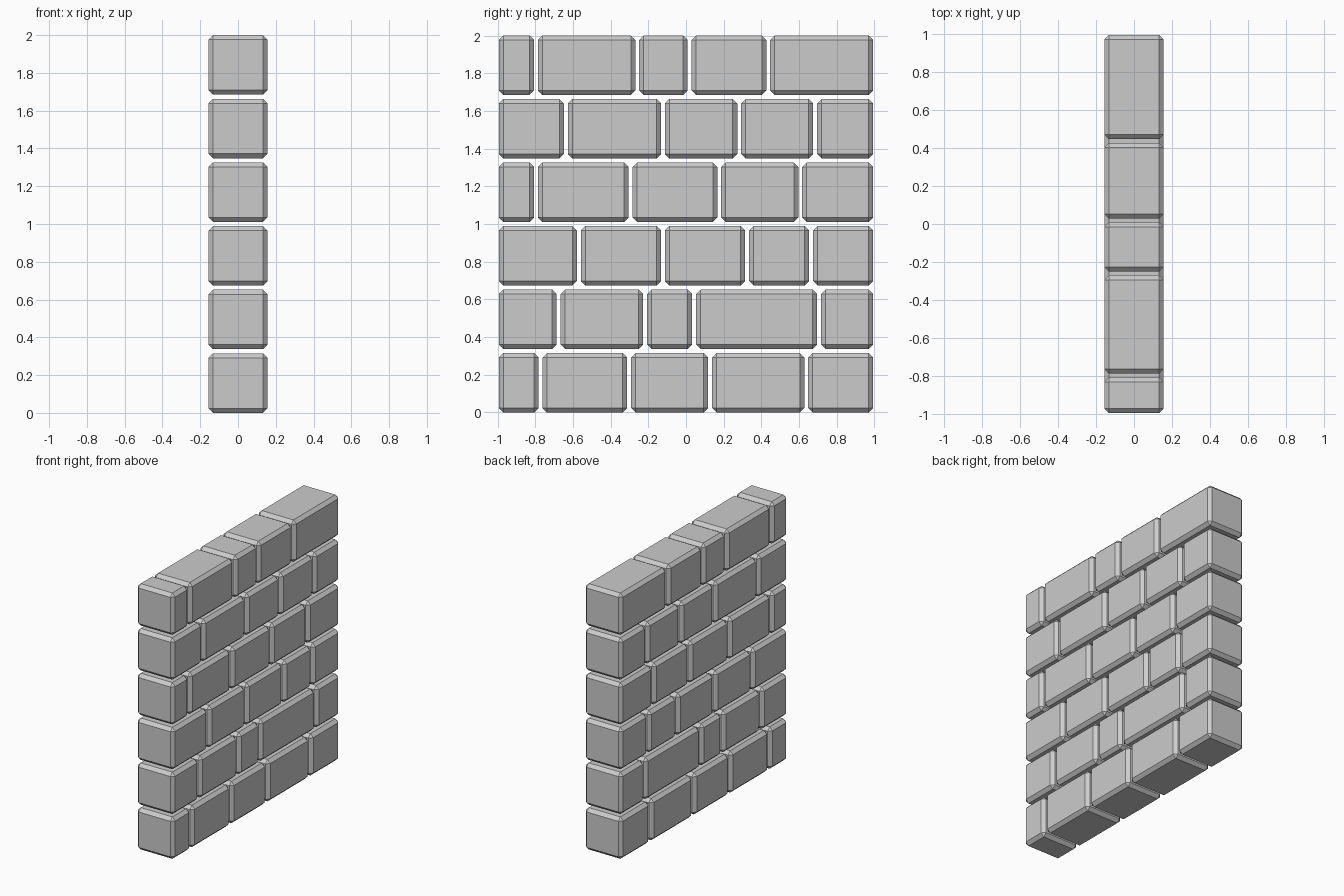
import bpy

if "Cube" in bpy.data.objects:
    bpy.data.objects.remove(bpy.data.objects["Cube"])

# Wall proportions
HALF_LEN = 0.993
THICK = 0.312
HEIGHT = 0.315
PITCH = (2.0 - HEIGHT) / 5
GAP = 0.02
CHAMFER = 0.024

# Centres of the vertical joints along y, bottom course first
COURSES = [
    (-0.772, -0.302, 0.128, 0.638),
    (-0.676, -0.217, 0.043, 0.706),
    (-0.568, -0.122, 0.324, 0.664),
    (-0.796, -0.294, 0.176, 0.606),
    (-0.637, -0.122, 0.282, 0.685),
    (-0.796, -0.259, 0.019, 0.436),
]


def brick(name, y0, y1, z0):
    """Chamfered block spanning y0..y1 and standing on z0."""
    bpy.ops.mesh.primitive_cube_add(
        size=1, location=(0, (y0 + y1) / 2, z0 + HEIGHT / 2))
    ob = bpy.context.object
    ob.name = name
    ob.scale = (THICK, y1 - y0, HEIGHT)
    bpy.ops.object.transform_apply(location=False, rotation=False, scale=True)
    bevel = ob.modifiers.new("chamfer", 'BEVEL')
    bevel.width = CHAMFER
    bevel.segments = 1


# Lay each course of loose bricks between its joints
for row, joints in enumerate(COURSES):
    starts = [-HALF_LEN] + [j + GAP / 2 for j in joints]
    ends = [j - GAP / 2 for j in joints] + [HALF_LEN]
    for col, (y0, y1) in enumerate(zip(starts, ends)):
        brick(f"brick_row{row + 1}_{col + 1}", y0, y1, row * PITCH)
